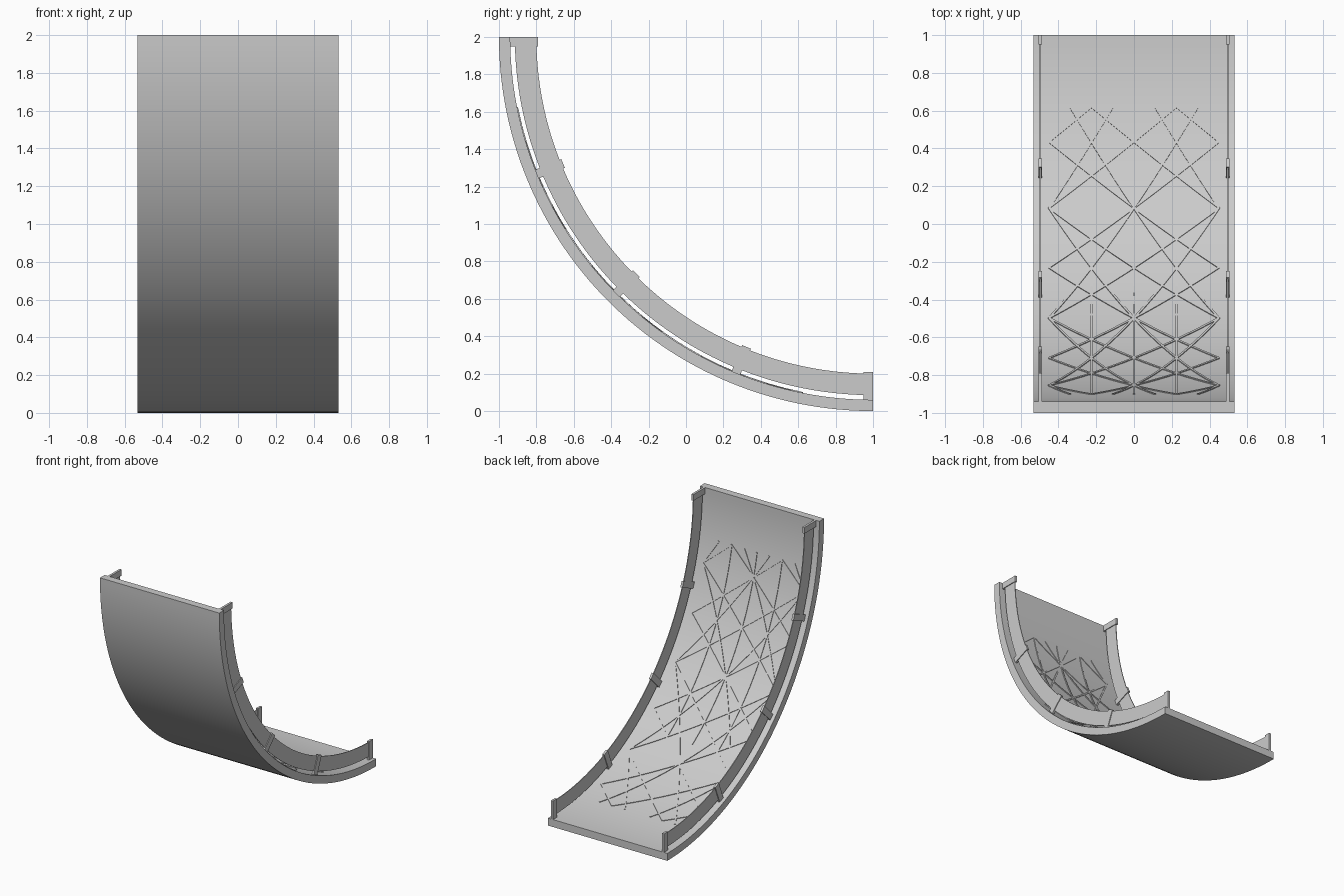
import bpy, math

if "Cube" in bpy.data.objects:
    bpy.data.objects.remove(bpy.data.objects["Cube"])

CY, CZ = 1.0, 2.0          # centre of the quarter arc in the y-z plane
HALF_W = 0.533


def pt(x, r, deg):
    a = math.radians(deg)
    return (x, CY - r * math.cos(a), CZ - r * math.sin(a))


def make(name, verts, faces, smooth=False):
    me = bpy.data.meshes.new(name)
    me.from_pydata(verts, [], faces)
    me.validate()
    ob = bpy.data.objects.new(name, me)
    bpy.context.collection.objects.link(ob)
    if smooth:
        bpy.ops.object.select_all(action='DESELECT')
        ob.select_set(True)
        bpy.context.view_layer.objects.active = ob
        bpy.ops.object.shade_smooth_by_angle(angle=math.radians(30))
    return ob


def ring_faces(n, base=0):
    """Closed quad tube through n four-point sections."""
    f = [(base, base + 1, base + 2, base + 3)]
    for i in range(n - 1):
        a = base + 4 * i
        for k in range(4):
            m = (k + 1) % 4
            f.append((a + k, a + 4 + k, a + 4 + m, a + m))
    e = base + 4 * (n - 1)
    f.append((e + 3, e + 2, e + 1, e))
    return f


def arc_band(name, x0, x1, r0, r1, a0=0, a1=90, n=64):
    verts = []
    for i in range(n + 1):
        a = a0 + (a1 - a0) * i / n
        verts += [pt(x0, r0, a), pt(x1, r0, a), pt(x1, r1, a), pt(x0, r1, a)]
    return make(name, verts, ring_faces(n + 1), True)


# curved slab
arc_band("curved_slab", -HALF_W, HALF_W, 1.94, 2.0)

# side rails floating above the slab, held by five clips each
for s, side in ((-1, "left"), (1, "right")):
    xa, xb = sorted((s * 0.493, s * 0.499))
    arc_band(side + "_rail", xa, xb, 1.80, 1.915)
    xa, xb = sorted((s * 0.487, s * 0.505))
    for i, deg in enumerate((0, 22.2, 45, 67.8, 90)):
        a = math.radians(deg)
        # tangential extent: end clips stay inside the arc
        t0, t1 = ((0, 0.05) if i == 0 else (-0.05, 0) if i == 4 else (-0.025, 0.025))
        verts = []
        for t in (t0, t1):
            for x, r in ((xa, 1.79), (xb, 1.79), (xb, 1.945), (xa, 1.945)):
                _, y, z = pt(x, r, deg)
                verts.append((x, y + t * math.sin(a), z - t * math.cos(a)))
        make(f"{side}_clip_{i + 1}", verts, ring_faces(2))

# thin lattice of crossing strips lying on the inner surface
COL, ROW = 0.225, 5.625
J0, J1 = 2, 14
verts, faces = [], []


def strip(i0, j0, i1, j1, n=14, w=0.012, h=0.005):
    """Strip between two lattice nodes, clipped to rows J0..J1."""
    if j0 > j1:
        i0, j0, i1, j1 = i1, j1, i0, j0
    lo, hi = max(J0, j0), min(J1, j1)
    if hi - lo < 0.5:
        return
    at = lambda j: i0 + (i1 - i0) * (j - j0) / (j1 - j0)
    dx, da = (i1 - i0) * COL, math.radians((j1 - j0) * ROW) * 1.94
    ln = math.hypot(dx, da)
    ox, oa = da / ln * w / 2, math.degrees(-dx / ln * w / 2 / 1.94)
    base = len(verts)
    for k in range(n + 1):
        j = lo + (hi - lo) * k / n
        x, deg = at(j) * COL, j * ROW
        for sgn, r in ((-1, 1.94 - h), (1, 1.94 - h), (1, 1.945), (-1, 1.945)):
            verts.append(pt(x + sgn * ox, r, deg + sgn * oa))
    faces.extend(ring_faces(n + 1, base))


for s in (-1, 1):
    for j in range(-1, 15, 2):
        strip(-2 * s, j, 2 * s, j + 4)          # shallow diagonals
    for j in range(-5, 13, 4):
        strip(-2 * s, j, 2 * s, j + 8)          # steep diagonals
for i in (-1, 0, 1):
    strip(i, 2, i, 10)                          # lengthwise strips
make("surface_lattice", verts, faces)
